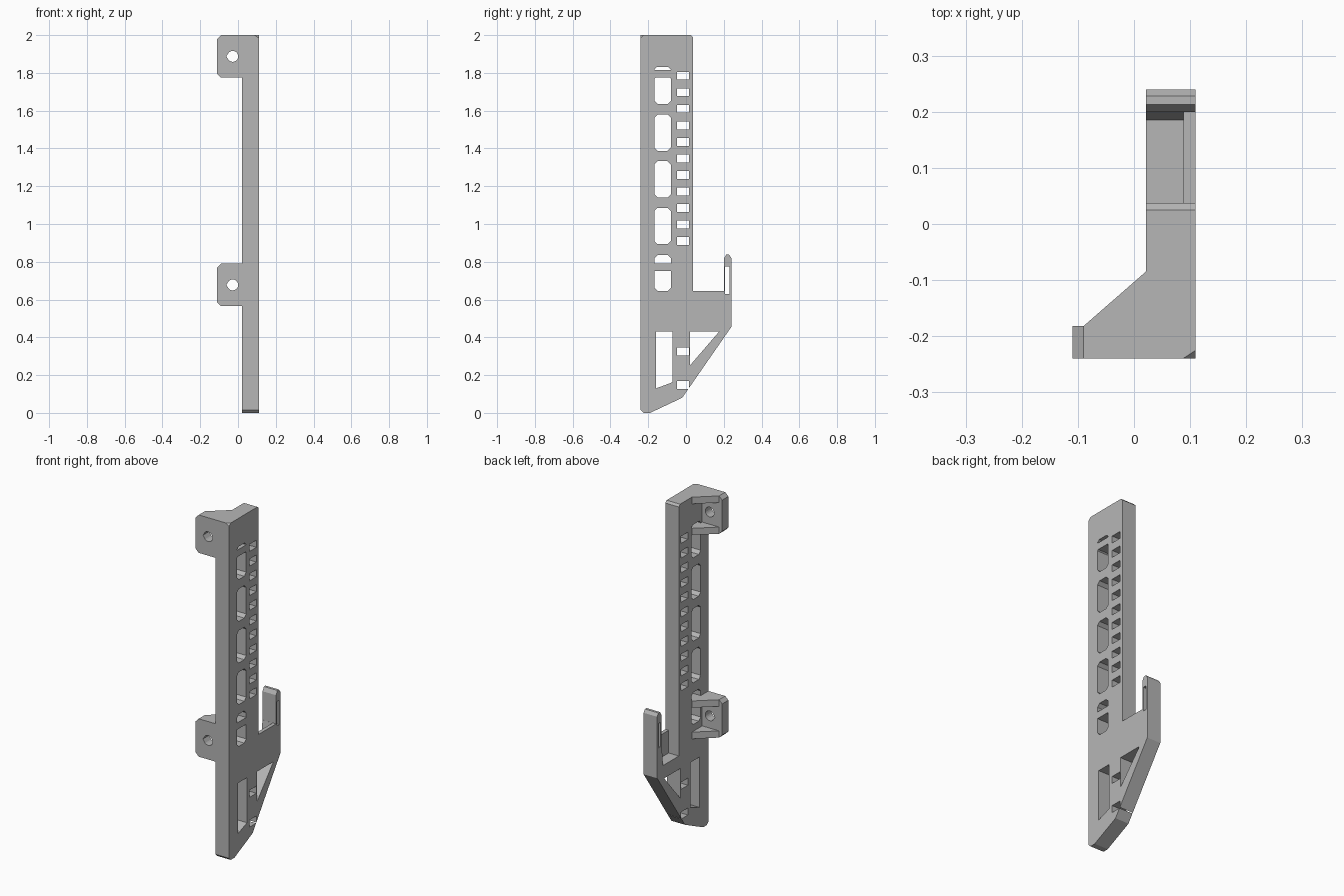
import bpy, bmesh, math

cube = bpy.data.objects.get("Cube")
if cube:
    bpy.data.objects.remove(cube, do_unlink=True)

grey = bpy.data.materials.new("light_grey")
grey.use_nodes = True
grey.diffuse_color = (0.47, 0.47, 0.47, 1)
grey.node_tree.nodes["Principled BSDF"].inputs["Base Color"].default_value = (0.47, 0.47, 0.47, 1)

PLACE = {"x": lambda a, b, t: (t, a, b),
         "y": lambda a, b, t: (a, t, b),
         "z": lambda a, b, t: (a, b, t)}


def prism(bm, axis, outline, lo, hi):
    """Extrude a 2D outline along an axis from lo to hi."""
    place = PLACE[axis]
    base = bm.faces.new([bm.verts.new(place(a, b, lo)) for a, b in outline])
    side = bmesh.ops.extrude_face_region(bm, geom=[base])["geom"]
    shift = [hi - lo if k == axis else 0 for k in "xyz"]
    bmesh.ops.translate(bm, vec=shift, verts=[v for v in side if isinstance(v, bmesh.types.BMVert)])


def finish(bm, name):
    bmesh.ops.recalc_face_normals(bm, faces=bm.faces[:])
    mesh = bpy.data.meshes.new(name)
    bm.to_mesh(mesh)
    bm.free()
    mesh.materials.append(grey)
    obj = bpy.data.objects.new(name, mesh)
    bpy.context.collection.objects.link(obj)
    return obj


def cut(obj, cutter):
    """Subtract the cutter, bake the result and drop the cutter."""
    cutter.hide_render = True
    mod = obj.modifiers.new("cut", "BOOLEAN")
    mod.operation, mod.solver, mod.object = "DIFFERENCE", "EXACT", cutter
    bpy.context.view_layer.update()
    graph = bpy.context.evaluated_depsgraph_get()
    mesh = bpy.data.meshes.new_from_object(obj.evaluated_get(graph))
    obj.modifiers.clear()
    obj.data = mesh
    bpy.data.objects.remove(cutter, do_unlink=True)


def window(y0, y1, z0, z1, low=0, high=0):
    """Rectangle with optional chamfers at the bottom and top corners."""
    pts = [(y0 + low, z0), (y1 - low, z0)]
    if low:
        pts.append((y1, z0 + low))
    if high:
        pts.append((y1, z1 - high))
    pts += [(y1 - high, z1), (y0 + high, z1)]
    if high:
        pts.append((y0, z1 - high))
    if low:
        pts.append((y0, z0 + low))
    return pts


# Main plate with the hook at its back
bm = bmesh.new()
prism(bm, "x", [(-.24, .015), (-.225, 0), (-.19, 0), (-.02, .08), (.24, .455),
                (.24, .82), (.228, .838), (.213, .838), (.2, .815), (.2, .645),
                (.037, .645), (.037, 1.988), (.025, 2), (-.24, 2)], .021, .11)
plate = finish(bm, "main_plate")

# Through openings: large windows, small slots, lower cutouts and hook slot
openings = [window(-.168, -.08, z0, z1, low, high) for z0, z1, low, high in (
    (1.815, 1.832, 0, .014), (1.635, 1.775, .018, .006), (1.387, 1.58, .018, .018),
    (1.14, 1.333, .018, .018), (.893, 1.086, .018, .018),
    (.79, .836, 0, .018), (.645, .75, .018, 0))]
slots = [1.785 - i * .0875 for i in range(11)] + [.325, .148]
openings += [window(-.048, .015, z - .021, z + .021) for z in slots]
openings += [[(-.158, .13), (-.072, .162), (-.072, .43), (-.158, .43)],
             [(.02, .25), (.175, .43), (.02, .43)],
             window(.207, .229, .63, .775)]
bm = bmesh.new()
for outline in openings:
    prism(bm, "x", outline, -.1, .2)
cut(plate, finish(bm, "opening_cutter"))

# Pocket in the hook floor, leaving a thin lip on one side
bm = bmesh.new()
prism(bm, "x", [(.037, .51), (.185, .51), (.2, .65), (.2, .7), (.037, .7)], -.05, .088)
cut(plate, finish(bm, "pocket_cutter"))

# Small clipped corner at the top front
bm = bmesh.new()
for co in ((.087, -.24, 2), (.11, -.225, 2), (.11, -.24, 1.985), (.13, -.26, 2.02)):
    bm.verts.new(co)
bmesh.ops.convex_hull(bm, input=bm.verts[:])
cut(plate, finish(bm, "corner_cutter"))

# Two mounting brackets: a drilled front wall and two gusset ribs
for name, z0 in (("upper_bracket", 1.775), ("lower_bracket", .565)):
    z1 = z0 + .225
    bm = bmesh.new()
    prism(bm, "y", [(.021, z0), (.021, z1), (-.09, z1), (-.11, z1 - .02),
                    (-.11, z0 + .02), (-.09, z0)], -.24, -.182)
    wall = finish(bm, name + "_wall")
    arc = [math.radians(-135 + 270 * i / 16) for i in range(17)]
    hole = [(-.028 + .029 * math.cos(a), z0 + .1125 + .029 * math.sin(a)) for a in arc]
    bm = bmesh.new()
    prism(bm, "y", hole + [(-.062, z0 + .1125)], -.3, -.1)
    cut(wall, finish(bm, "bolt_hole_cutter"))
    bm = bmesh.new()
    for low in (z0, z1 - .04):
        prism(bm, "z", [(.021, -.182), (.021, -.085), (-.09, -.182)], low, low + .04)
    finish(bm, name + "_ribs")
